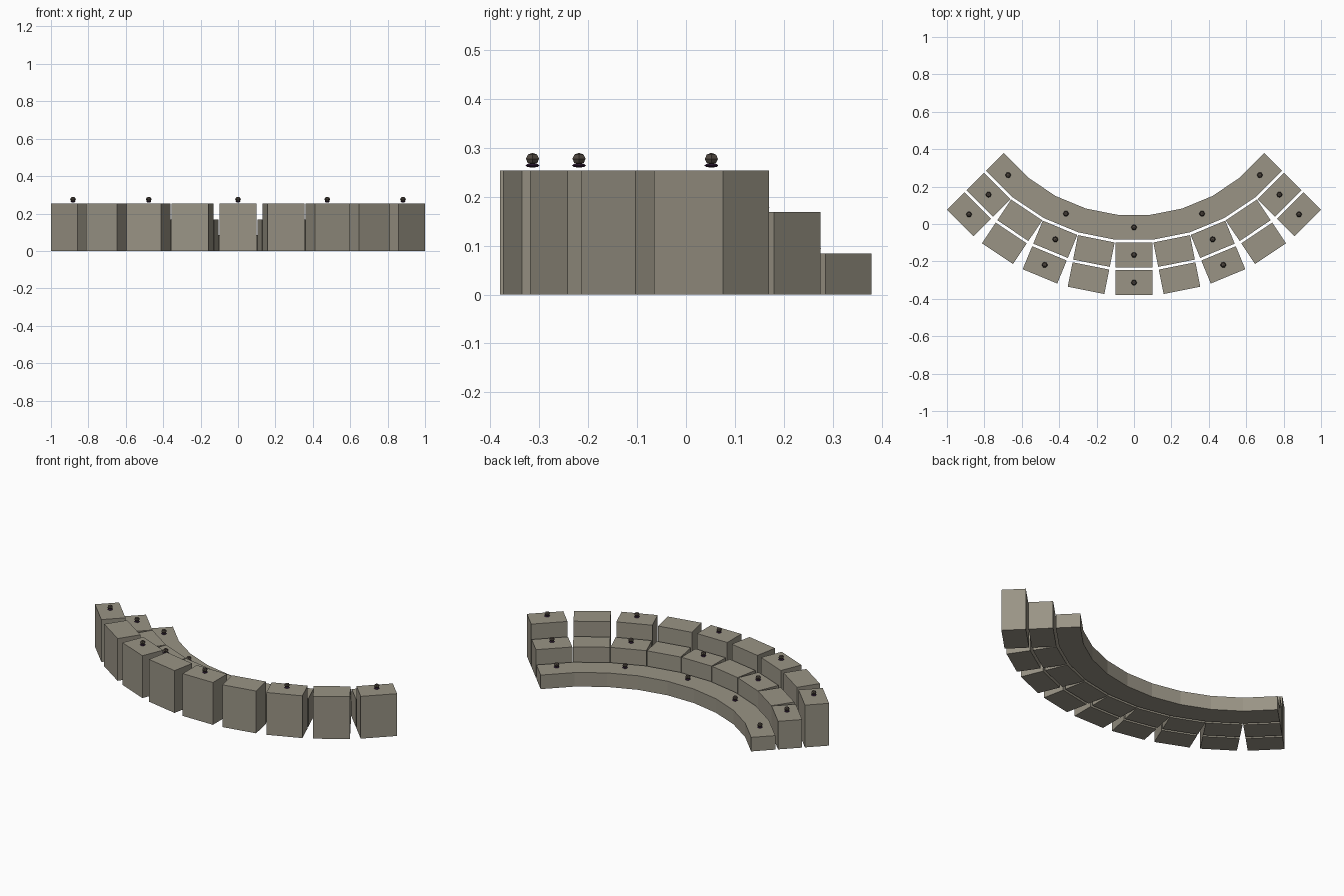
import bpy, bmesh, math
from mathutils import Matrix, Vector

if "Cube" in bpy.data.objects:
    bpy.data.objects.remove(bpy.data.objects["Cube"])

CY = 0.934            # centre of the arcs
STEP = math.radians(11.25)
HALF = 0.1            # half width of a block
DEPTH = 0.133


def material(name, rgb):
    m = bpy.data.materials.new(name)
    m.diffuse_color = (*rgb, 1)
    m.use_nodes = True
    m.node_tree.nodes["Principled BSDF"].inputs["Base Color"].default_value = m.diffuse_color
    return m


STONE = material("weathered stone", (0.32, 0.295, 0.235))
BROWN = material("dark brown", (0.075, 0.06, 0.048))
PURPLE = material("dark purple", (0.04, 0.015, 0.05))


def finish(bm, name, mat):
    bmesh.ops.recalc_face_normals(bm, faces=bm.faces)
    me = bpy.data.meshes.new(name)
    bm.to_mesh(me)
    bm.free()
    me.materials.append(mat)
    ob = bpy.data.objects.new(name, me)
    bpy.context.collection.objects.link(ob)
    return ob


def polar(radius, angle, tangent=0.0):
    """Point on the arc, shifted along the tangent."""
    return Vector((radius * math.sin(angle) + tangent * math.cos(angle),
                   CY - radius * math.cos(angle) + tangent * math.sin(angle), 0))


def prism(name, outline, height):
    bm = bmesh.new()
    face = bm.faces.new([bm.verts.new(p) for p in outline])
    top = bmesh.ops.extrude_face_region(bm, geom=[face])["geom"]
    bmesh.ops.translate(bm, vec=(0, 0, height),
                        verts=[g for g in top if isinstance(g, bmesh.types.BMVert)])
    return finish(bm, name, STONE)


def stud(pos, height):
    # thin purple disc under a small low-poly ball
    bm = bmesh.new()
    bmesh.ops.create_uvsphere(bm, u_segments=10, v_segments=4, radius=0.0145,
        matrix=Matrix.Translation(pos + Vector((0, 0, height + 0.0105)))
        @ Matrix.Diagonal((1, 1, 0.3, 1)))
    finish(bm, "stud_disc", PURPLE)
    bm = bmesh.new()
    bmesh.ops.create_uvsphere(bm, u_segments=6, v_segments=4, radius=0.0155,
        matrix=Matrix.Translation(pos + Vector((0, 0, height + 0.024)))
        @ Matrix.Diagonal((1, 1, 0.8, 1)) @ Matrix.Rotation(math.pi / 6, 4, 'Z'))
    finish(bm, "stud_ball", BROWN)


rows = [("back", 1.314, 0.253), ("middle", 1.166, 0.168), ("low", 1.018, 0.084)]
for row, outer, height in rows:
    inner = outer - DEPTH
    if row == "low":
        # lowest tier is one continuous mitred bench
        def edge(r):
            mitre = r / math.cos(STEP / 2)
            return ([polar(r, -4 * STEP, -HALF)]
                    + [polar(mitre, (i - 3.5) * STEP) for i in range(8)]
                    + [polar(r, 4 * STEP, HALF)])
        prism("low_bench", edge(outer) + edge(inner)[::-1], height)
    else:
        # separate seat blocks
        for i in range(-4, 5):
            a = i * STEP
            prism(row + "_block", [polar(outer, a, -HALF), polar(outer, a, HALF),
                                   polar(inner, a, HALF), polar(inner, a, -HALF)], height)
    # studs on every second block
    for i in range(-4, 5, 2):
        stud(polar(outer - DEPTH / 2, i * STEP), height)
